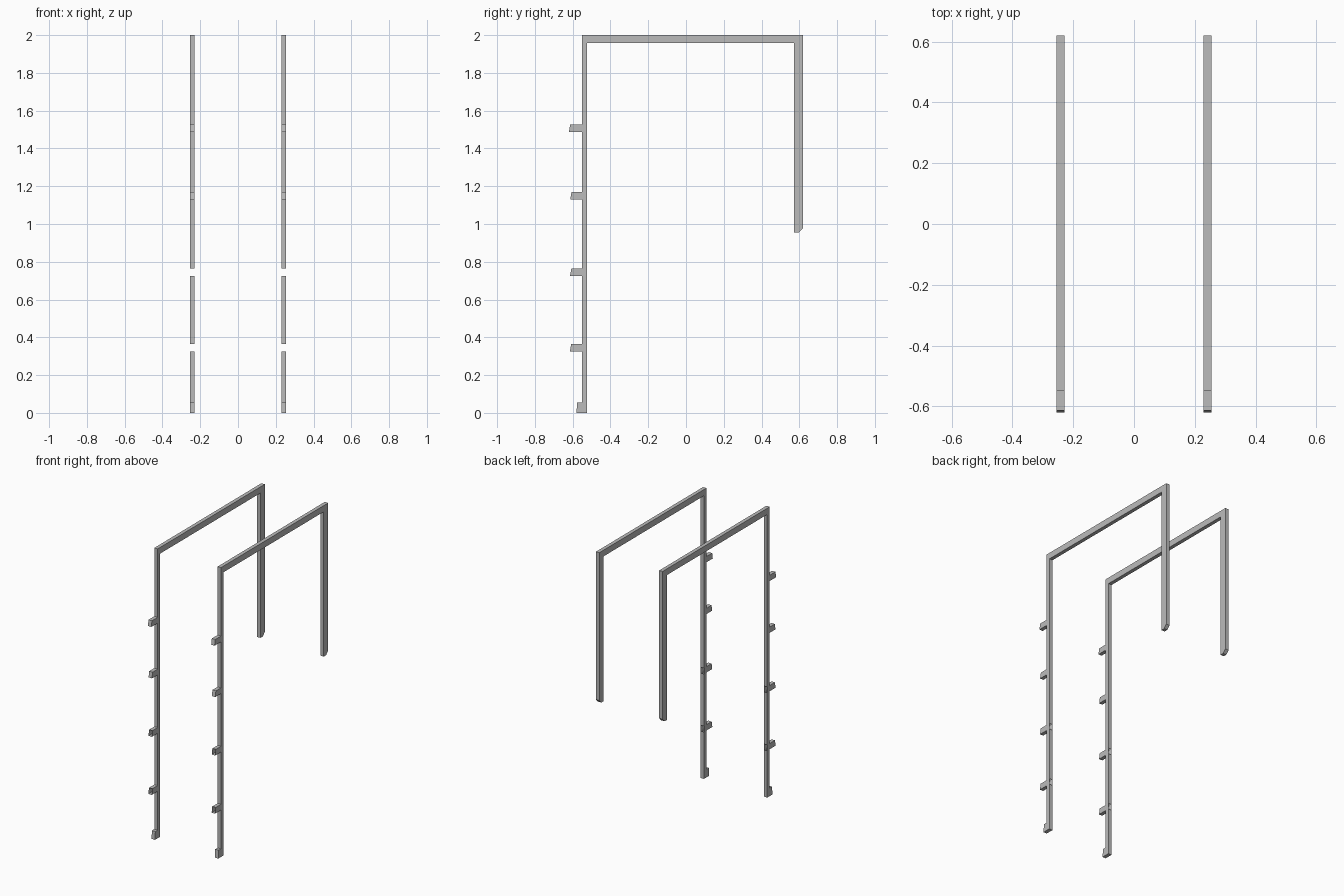
import bpy
import bmesh

cube = bpy.data.objects.get("Cube")
if cube:
    bpy.data.objects.remove(cube, do_unlink=True)

grey = bpy.data.materials.new("plain grey")
grey.use_nodes = True
COLOUR = (0.5, 0.5, 0.5, 1)
grey.diffuse_color = COLOUR
grey.node_tree.nodes["Principled BSDF"].inputs["Base Color"].default_value = COLOUR

INNER, OUTER = 0.229, 0.255          # width of the bars, across x
POST_FRONT, POST_BACK = -0.55, -0.523
PEG_HEIGHT = 0.04

# Pegs: underside height, tip position, open-ended sleeve or solid
PEGS = [(0.324, -0.615, True), (0.725, -0.614, True),
        (1.129, -0.613, False), (1.487, -0.62, False)]


def side_outline():
    """Side profile (y, z) and the outline edges left open by the sleeves."""
    pts = [(-0.58, 0), (-0.576, 0.056), (POST_FRONT, 0.056)]   # foot
    open_edges = set()
    for z, tip, sleeve in PEGS:                                # front pegs
        pts += [(POST_FRONT, z), (tip, z), (tip + 0.007, z + PEG_HEIGHT),
                (POST_FRONT, z + PEG_HEIGHT)]
        if sleeve:
            open_edges.add(len(pts) - 3)
    # Top beam and hanging rear post with its clipped corner
    pts += [(POST_FRONT, 2), (0.62, 2), (0.62, 0.979), (0.598, 0.956),
            (0.572, 0.956), (0.572, 1.957), (POST_BACK, 1.957)]
    for z, tip, sleeve in reversed(PEGS):                      # sleeve exits
        if sleeve:
            pts += [(POST_BACK, z + PEG_HEIGHT), (POST_BACK, z)]
            open_edges.add(len(pts) - 2)
    pts.append((POST_BACK, 0))
    return pts, open_edges


def build_frame(name, side):
    pts, open_edges = side_outline()
    bm = bmesh.new()
    inner = [bm.verts.new((side * INNER, y, z)) for y, z in pts]
    outer = [bm.verts.new((side * OUTER, y, z)) for y, z in pts]
    bm.faces.new(inner)
    bm.faces.new(outer[::-1])
    for i in range(len(pts)):
        if i not in open_edges:
            j = (i + 1) % len(pts)
            bm.faces.new((inner[j], inner[i], outer[i], outer[j]))
    bmesh.ops.recalc_face_normals(bm, faces=bm.faces)
    mesh = bpy.data.meshes.new(name)
    bm.to_mesh(mesh)
    bm.free()
    mesh.materials.append(grey)
    bpy.context.collection.objects.link(bpy.data.objects.new(name, mesh))


build_frame("left_hanging_frame", 1)
build_frame("right_hanging_frame", -1)
